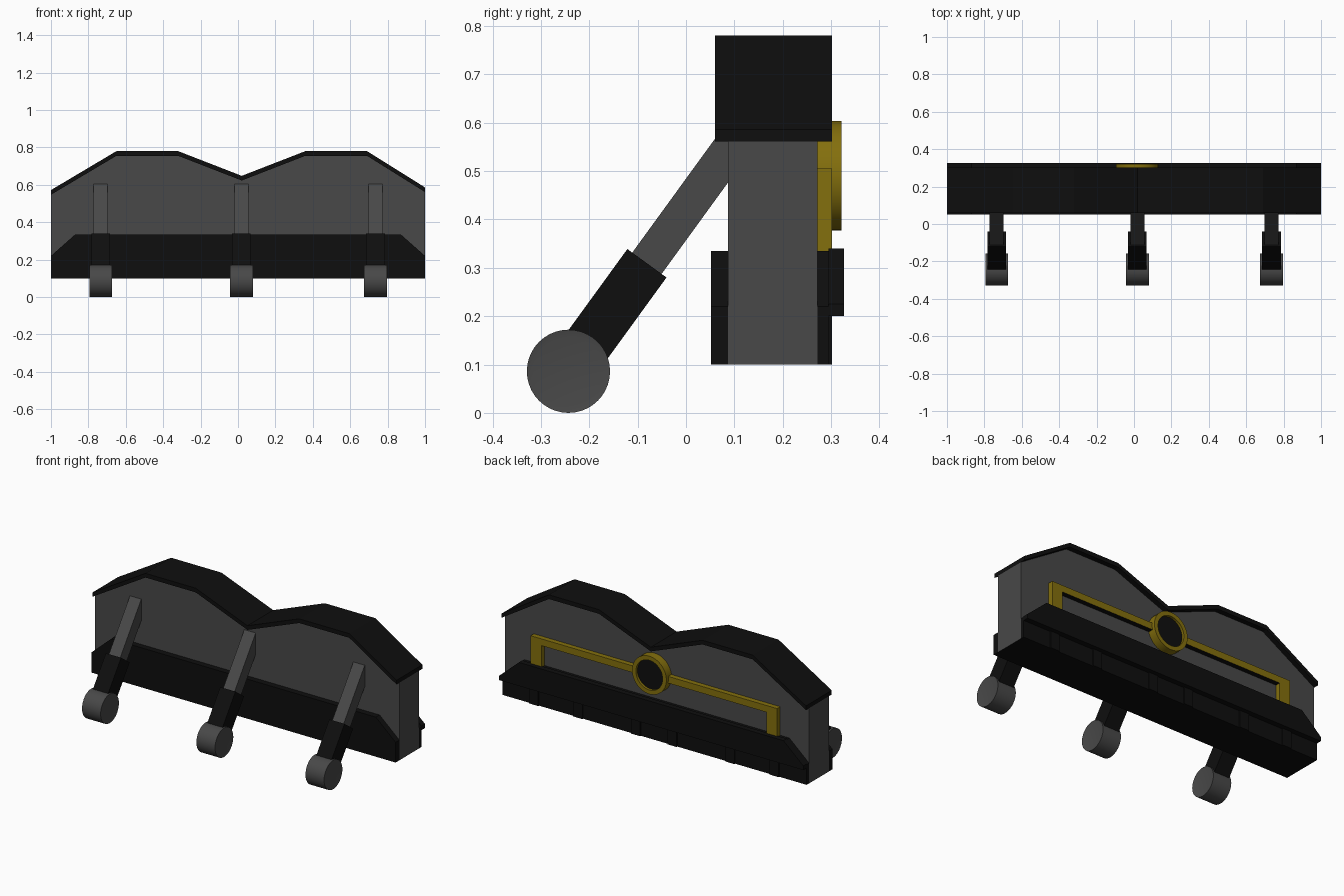
import bpy, bmesh, math
from mathutils import Matrix, Vector

if "Cube" in bpy.data.objects:
    bpy.data.objects.remove(bpy.data.objects["Cube"])


def material(name, rgb):
    m = bpy.data.materials.new(name)
    m.diffuse_color = (*rgb, 1)
    m.use_nodes = True
    m.node_tree.nodes["Principled BSDF"].inputs["Base Color"].default_value = m.diffuse_color
    return m


GREY = material("dark grey", (0.065, 0.065, 0.065))
BLACK = material("black", (0.0045, 0.0045, 0.0045))
GOLD = material("gold", (0.23, 0.16, 0.004))


def finish(name, bm, mats, smooth=False, under=False):
    """Turn a bmesh into an object; optionally give downward faces the second material."""
    bmesh.ops.recalc_face_normals(bm, faces=bm.faces)
    if under:
        for f in bm.faces:
            if f.normal.z < -0.9:
                f.material_index = 1
    me = bpy.data.meshes.new(name)
    bm.to_mesh(me)
    bm.free()
    for m in mats:
        me.materials.append(m)
    ob = bpy.data.objects.new(name, me)
    bpy.context.collection.objects.link(ob)
    if smooth:
        bpy.ops.object.select_all(action='DESELECT')
        ob.select_set(True)
        bpy.context.view_layer.objects.active = ob
        bpy.ops.object.shade_smooth_by_angle(angle=math.radians(35))
    return ob


def extrude(name, profile, y0, y1, mats, under=False):
    """Extrude an x-z profile from y0 to y1."""
    bm = bmesh.new()
    f = bm.faces.new([bm.verts.new((x, y0, z)) for x, z in profile])
    r = bmesh.ops.extrude_face_region(bm, geom=[f])
    vs = [v for v in r["geom"] if isinstance(v, bmesh.types.BMVert)]
    bmesh.ops.translate(bm, verts=vs, vec=(0, y1 - y0, 0))
    return finish(name, bm, mats, under=under)


def rect(x0, x1, z0, z1):
    return [(x0, z0), (x1, z0), (x1, z1), (x0, z1)]


def strut(name, x, width, t0, t1, mat):
    """Square bar along the slanted leg axis, from distance t0 to t1 above the foot."""
    bm = bmesh.new()
    bmesh.ops.create_cube(bm, size=1)
    place = (Matrix.Translation(FOOT + Vector((x, 0, 0)))
             @ Matrix.Rotation(-math.radians(36), 4, 'X')
             @ Matrix.Translation((0, 0, (t0 + t1) / 2))
             @ Matrix.Diagonal((width, width, t1 - t0, 1)))
    bmesh.ops.transform(bm, matrix=place, verts=bm.verts)
    return finish(name, bm, [mat])


# Main body with its double-humped top
top = [(-1, 0.572), (-0.65, 0.78), (-0.32, 0.78), (0.02, 0.648),
       (0.36, 0.78), (0.69, 0.78), (1, 0.586)]
lower = [(x, z - 0.025) for x, z in top]
extrude("body", [(-1, 0.1)] + [(1, 0.1)] + lower[::-1], 0.087, 0.272,
        [GREY, BLACK], under=True)
extrude("top_cap", lower + top[::-1], 0.06, 0.302, [BLACK])

# Lower panels front and back
panel = [(-1, 0.1), (1, 0.1), (1, 0.22), (0.87, 0.335), (-0.87, 0.335), (-1, 0.22)]
extrude("front_panel", panel, 0.052, 0.087, [BLACK])
extrude("rear_panel", panel, 0.272, 0.295, [BLACK])
ledge = [(-1, 0.2), (1, 0.2), (1, 0.225), (0.87, 0.34), (-0.87, 0.34), (-1, 0.225)]
extrude("rear_ledge", ledge, 0.295, 0.327, [BLACK])
for i, x in enumerate((-0.79, -0.5, -0.12, 0.12, 0.5, 0.79)):
    extrude(f"rear_rib_{i + 1}", rect(x - 0.03, x + 0.03, 0.1, 0.2), 0.295, 0.302, [BLACK])

# Gold handle frame on the back
extrude("handle_bar", rect(-0.81, 0.81, 0.465, 0.505), 0.272, 0.302,
        [GOLD, BLACK], under=True)
for side, x in (("left", -0.775), ("right", 0.775)):
    extrude(f"handle_post_{side}", rect(x - 0.035, x + 0.035, 0.33, 0.465),
            0.272, 0.302, [GOLD])

# Round gold ring with a dark disc
RC = Vector((0.017, 0, 0.49))
bm = bmesh.new()
section = [(0.113, 0.272), (0.113, 0.321), (0.088, 0.321), (0.088, 0.272)]
N = 40
rings = []
for i in range(N):
    a = 2 * math.pi * i / N
    rings.append([bm.verts.new((RC.x + r * math.cos(a), y, RC.z + r * math.sin(a)))
                  for r, y in section])
for i in range(N):
    p, q = rings[i], rings[(i + 1) % N]
    for k in range(4):
        bm.faces.new((p[k], p[(k + 1) % 4], q[(k + 1) % 4], q[k]))
finish("ring", bm, [GOLD], smooth=True)
disc = [(RC.x + 0.089 * math.cos(2 * math.pi * i / N),
         RC.z + 0.089 * math.sin(2 * math.pi * i / N)) for i in range(N)]
extrude("ring_disc", disc, 0.275, 0.306, [BLACK])

# Three slanted legs with roller feet
FOOT = Vector((0, -0.243, 0.086))
for name, x in (("left", -0.734), ("middle", 0.018), ("right", 0.735)):
    strut(f"leg_upper_{name}", x, 0.075, 0.2, 0.62, GREY)
    strut(f"leg_lower_{name}", x, 0.1, 0.02, 0.276, BLACK)
    bm = bmesh.new()
    bmesh.ops.create_cone(bm, cap_ends=True, segments=40, radius1=0.086,
                          radius2=0.086, depth=0.122)
    caps = [f for f in bm.faces if len(f.verts) > 4]
    bmesh.ops.inset_region(bm, faces=caps, thickness=0.014, depth=-0.003)
    bmesh.ops.transform(bm, verts=bm.verts, matrix=Matrix.Translation(
        FOOT + Vector((x, 0, 0))) @ Matrix.Rotation(math.pi / 2, 4, 'Y'))
    finish(f"foot_{name}", bm, [GREY], smooth=True)
